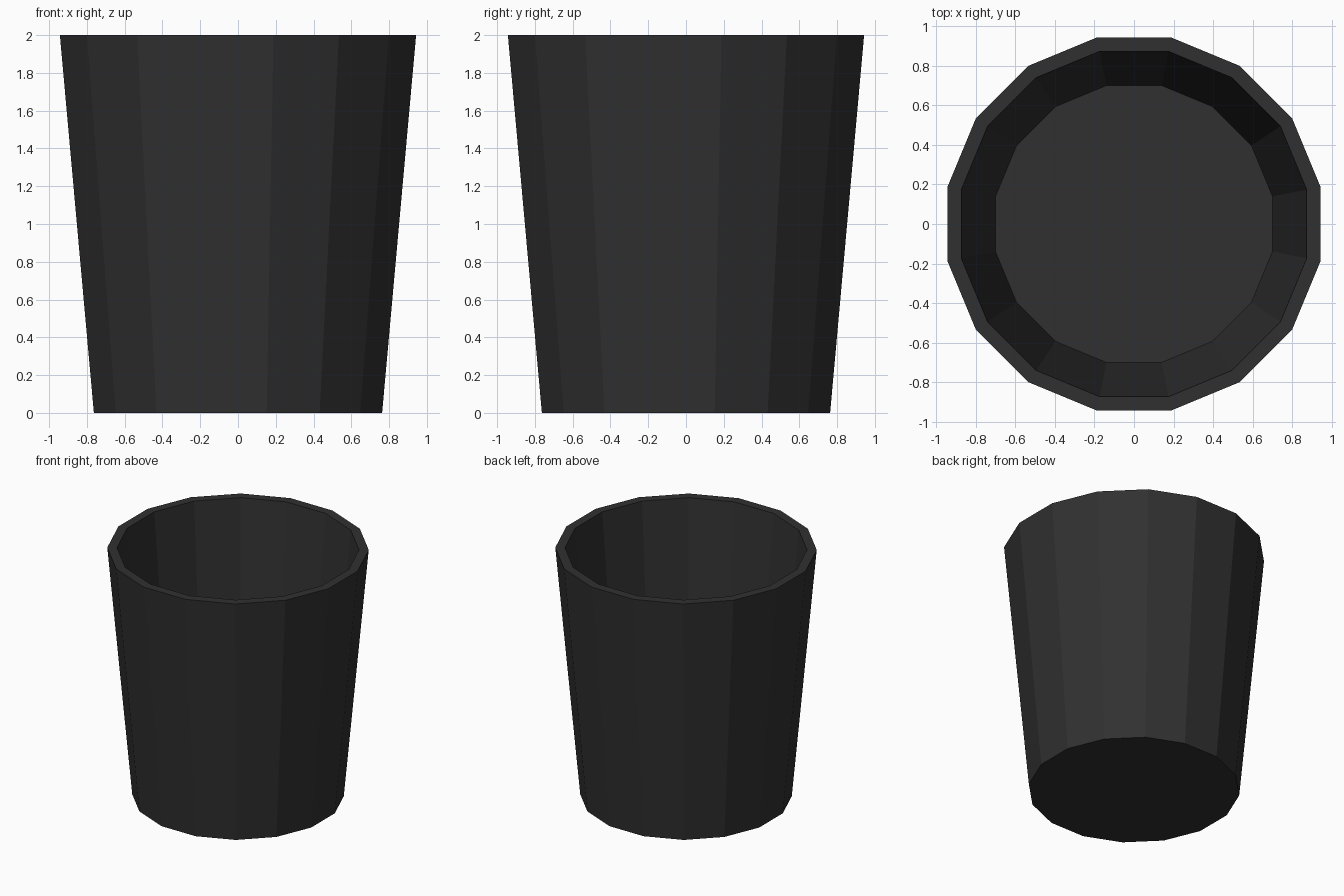
import bpy, bmesh
from math import cos, sin, pi

if "Cube" in bpy.data.objects:
    bpy.data.objects.remove(bpy.data.objects["Cube"])

SIDES = 16

# (flat-to-centre distance, height): outer base, outer rim, inner rim, inner floor
PROFILE = [(0.763, 0.0), (0.943, 2.0), (0.873, 2.0), (0.70, 0.07)]

bm = bmesh.new()


def ring(apothem, z):
    """Ring of vertices with flats facing the axes."""
    r = apothem / cos(pi / SIDES)
    angles = [2 * pi * (i + 0.5) / SIDES for i in range(SIDES)]
    return [bm.verts.new((r * cos(a), r * sin(a), z)) for a in angles]


rings = [ring(*p) for p in PROFILE]

# Outer wall, rim and inner wall
for low, high in zip(rings, rings[1:]):
    for i in range(SIDES):
        j = (i + 1) % SIDES
        bm.faces.new((low[i], low[j], high[j], high[i]))

# Underside and inner floor
bm.faces.new(rings[0][::-1])
bm.faces.new(rings[-1])
bmesh.ops.recalc_face_normals(bm, faces=bm.faces)

mesh = bpy.data.meshes.new("tumbler")
bm.to_mesh(mesh)
bm.free()
tumbler = bpy.data.objects.new("tumbler", mesh)
bpy.context.collection.objects.link(tumbler)

# Dark finish
mat = bpy.data.materials.new("dark_grey")
mat.diffuse_color = (0.03, 0.03, 0.03, 1)
mat.use_nodes = True
mat.node_tree.nodes["Principled BSDF"].inputs["Base Color"].default_value = mat.diffuse_color
mesh.materials.append(mat)
